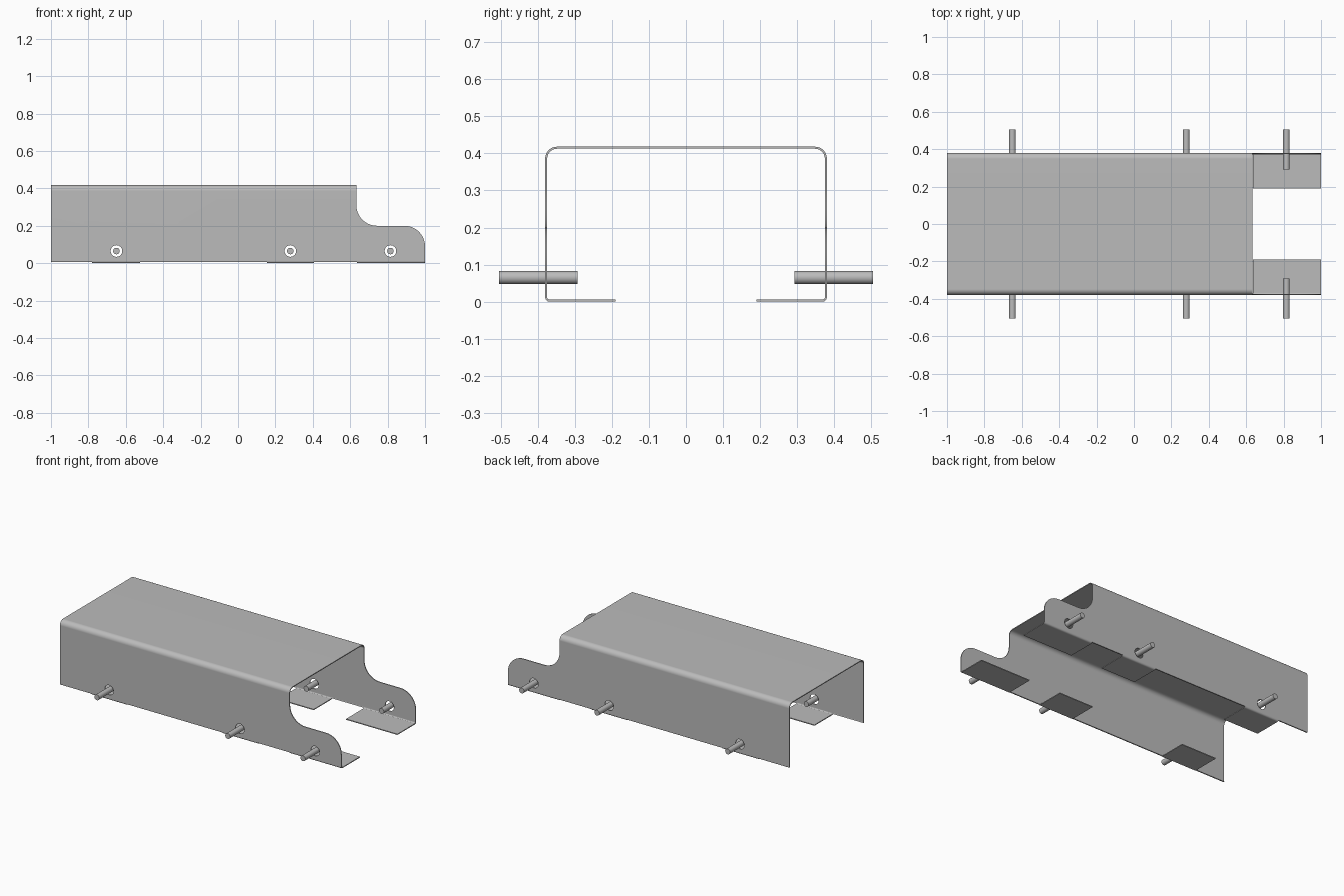
import bpy, bmesh, math
from mathutils import Vector, Matrix

cube = bpy.data.objects.get("Cube")
if cube:
    bpy.data.objects.remove(cube, do_unlink=True)

HALF_W, TOP, THICK = 0.38, 0.418, 0.0055
PIN_X, PIN_Z = (-0.65, 0.28, 0.815), 0.065

steel = bpy.data.materials.new("grey steel")
steel.use_nodes = True
GREY = (0.5, 0.5, 0.5, 1)
steel.diffuse_color = GREY
steel.node_tree.nodes["Principled BSDF"].inputs["Base Color"].default_value = GREY


def make_object(name, bm):
    bmesh.ops.recalc_face_normals(bm, faces=bm.faces)
    mesh = bpy.data.meshes.new(name)
    bm.to_mesh(mesh)
    bm.free()
    obj = bpy.data.objects.new(name, mesh)
    bpy.context.scene.collection.objects.link(obj)
    mesh.materials.append(steel)
    return obj


def arc(cx, cy, r, start, end, steps=10):
    angles = [math.radians(start + (end - start) * i / steps) for i in range(steps + 1)]
    return [(cx + r * math.cos(a), cy + r * math.sin(a)) for a in angles]


def prism(name, points, direction):
    """Extrude a closed outline of 3D points along a direction."""
    bm = bmesh.new()
    face = bm.faces.new([bm.verts.new(p) for p in points])
    moved = bmesh.ops.extrude_face_region(bm, geom=[face])["geom"]
    bmesh.ops.translate(bm, vec=Vector(direction),
                        verts=[v for v in moved if isinstance(v, bmesh.types.BMVert)])
    return make_object(name, bm)


def rod(name, x, y0, y1, radius):
    bm = bmesh.new()
    place = Matrix.Translation((x, (y0 + y1) / 2, PIN_Z)) @ Matrix.Rotation(math.pi / 2, 4, "X")
    bmesh.ops.create_cone(bm, cap_ends=True, segments=32, radius1=radius,
                          radius2=radius, depth=abs(y1 - y0), matrix=place)
    return make_object(name, bm)


def smooth(obj):
    obj.data.shade_smooth()
    obj.data.set_sharp_from_angle(angle=math.radians(30))


# Bent sheet section: half outline from flange tip to roof, offset inwards by the thickness
def half_section(inset):
    low, high = 0.012, 0.032
    pts = [(0.19, inset)]
    pts += arc(HALF_W - low, low, low - inset, -90, 0, 8)
    pts += arc(HALF_W - high, TOP - high, high - inset, 0, 90, 8)
    return pts


def full_section(inset):
    half = half_section(inset)
    return half + [(-y, z) for y, z in reversed(half)]


outline = full_section(0) + full_section(THICK)[::-1]
channel = prism("folded_channel", [(-1, y, z) for y, z in outline], (2, 0, 0))

# Stepped end: concave then convex curve
step = [(0.633, 0.5)] + arc(0.743, 0.31, 0.11, 180, 270) + arc(0.89, 0.09, 0.11, 90, 0)
step += [(1.1, 0.09), (1.1, 0.5)]
cutters = [prism("step_cutter", [(x, -0.6, z) for x, z in step], (0, 1.2, 0))]

# Pin clearance holes through both walls
cutters += [rod("hole_cutter", x, -0.6, 0.6, 0.031) for x in PIN_X]

# Gaps that leave three tabs along each lower edge
for x0, x1 in ((-1.1, -0.78), (-0.525, 0.155), (0.405, 0.635)):
    base = [(x0, -0.6, -0.1), (x1, -0.6, -0.1), (x1, 0.6, -0.1), (x0, 0.6, -0.1)]
    cutters.append(prism("gap_cutter", base, (0, 0, 0.107)))

bpy.context.view_layer.objects.active = channel
for cutter in cutters:
    cutter.hide_render = True
    mod = channel.modifiers.new("cut", "BOOLEAN")
    mod.operation, mod.solver, mod.object = "DIFFERENCE", "EXACT", cutter
    bpy.ops.object.modifier_apply(modifier=mod.name)
    bpy.data.objects.remove(cutter, do_unlink=True)
smooth(channel)
weighted = channel.modifiers.new("even shading", "WEIGHTED_NORMAL")
weighted.keep_sharp = True

# Pins, centred in the holes on both sides
for side, sign in (("front", -1), ("back", 1)):
    for label, x in zip(("right", "middle", "left"), PIN_X):
        smooth(rod(f"{side}_{label}_pin", x, sign * 0.292, sign * 0.505, 0.0175))
